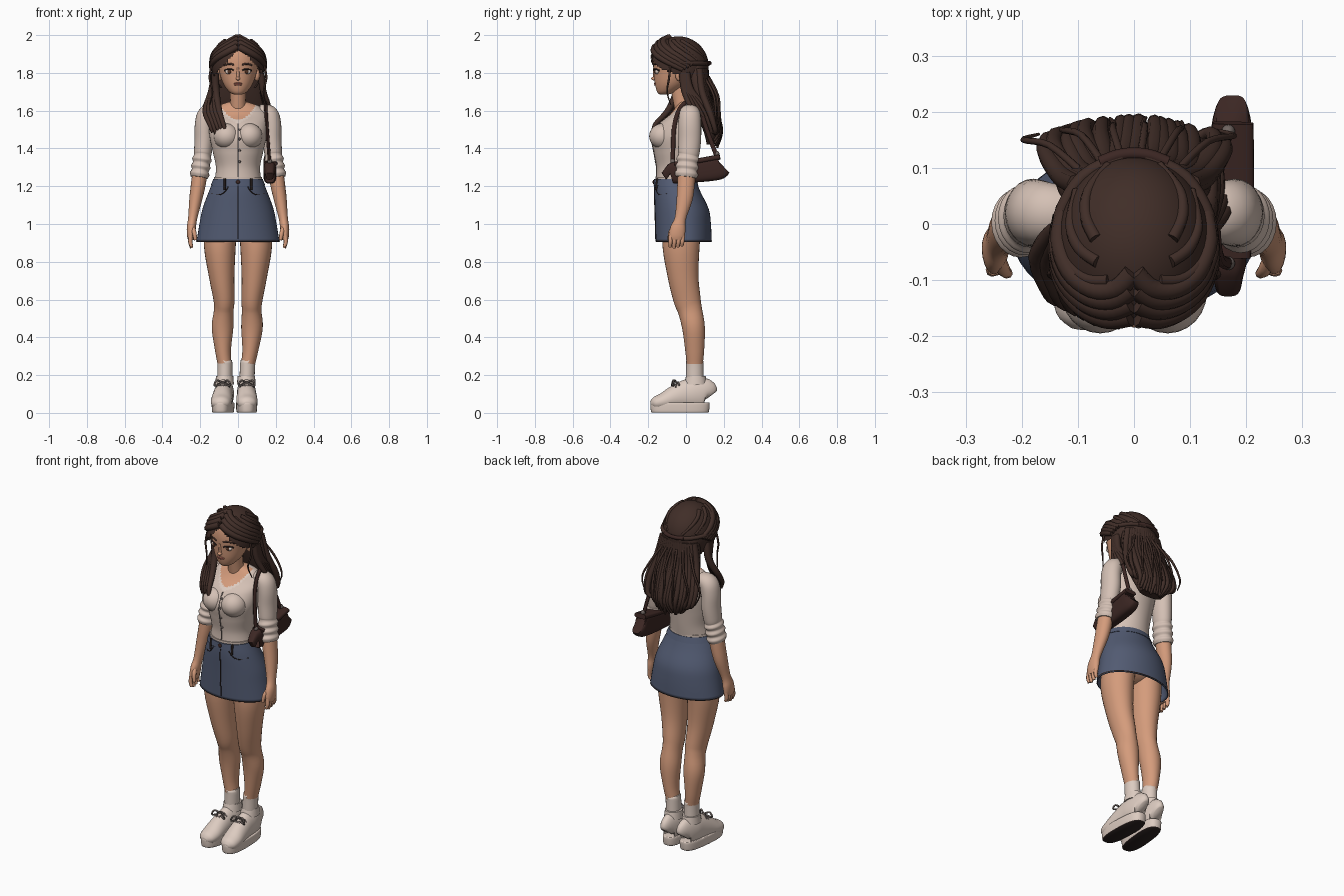
import bpy, bmesh, math, random
from mathutils import Vector, Matrix

random.seed(4)
if bpy.data.objects.get("Cube"):
    bpy.data.objects.remove(bpy.data.objects["Cube"])


def material(name, *rgb):
    mat = bpy.data.materials.new(name)
    mat.use_nodes = True
    mat.diffuse_color = (*rgb, 1)
    mat.node_tree.nodes["Principled BSDF"].inputs["Base Color"].default_value = (*rgb, 1)
    return mat


hair = material("hair_brown", .052, .027, .021)
skin = material("warm_skin", .66, .33, .2)
knit = material("cardigan_cream", .66, .53, .46)
white = material("shoe_white", .72, .6, .53)
denim = material("denim_blue", .085, .105, .17)
leather = material("bag_leather", .045, .02, .017)
lip = material("lip_rose", .46, .15, .11)
lace = material("lace_grey", .16, .13, .12)
iris = material("iris_brown", .09, .035, .018)
dark = material("dark_sole", .025, .016, .015)


def smooth(rows, steps=4):
    """Pass a smooth curve through rows of (x, y, z, across, along)."""
    rows = [Vector(r) for r in rows]
    out = []
    for i in range(len(rows) - 1):
        a, b, c, d = rows[max(i - 1, 0)], rows[i], rows[i + 1], rows[min(i + 2, len(rows) - 1)]
        for k in range(steps):
            t = k / steps
            out.append(b + (c - a) * (t / 2) + (a * 2 - b * 5 + c * 4 - d) * (t * t / 2)
                       + (b * 3 - a - c * 3 + d) * (t ** 3 / 2))
    return out + [rows[-1]]


def finish(name, bm, mats, rule=None):
    bmesh.ops.recalc_face_normals(bm, faces=bm.faces)
    if rule:
        for f in bm.faces:
            f.material_index = rule(f.calc_center_median())
    mesh = bpy.data.meshes.new(name)
    bm.to_mesh(mesh)
    bm.free()
    for m in mats if isinstance(mats, list) else [mats]:
        mesh.materials.append(m)
    mesh.shade_smooth()
    mesh.set_sharp_from_angle(angle=math.radians(55))
    obj = bpy.data.objects.new(name, mesh)
    bpy.context.collection.objects.link(obj)
    return obj


def loft(name, rows, mats, sides=20, level=False, ref=(0, 1, 0), power=1, steps=4, caps=True, rule=None):
    """Skin rounded rings along a path; level keeps the rings horizontal."""
    bm, rings, pts = bmesh.new(), [], smooth(rows, steps)
    for i, p in enumerate(pts):
        t = (pts[min(i + 1, len(pts) - 1)] - pts[max(i - 1, 0)]).xyz.normalized()
        if level:
            t = Vector((0, 0, 1))
        a = Vector(ref)
        a = (a - t * a.dot(t)).normalized()
        b = t.cross(a)
        ring = []
        for k in range(sides):
            c, s = (math.copysign(abs(f(math.tau * k / sides)) ** power, f(math.tau * k / sides))
                    for f in (math.cos, math.sin))
            ring.append(bm.verts.new(p.xyz + b * (p[3] * c) + a * (p[4] * s)))
        rings.append(ring)
    for low, high in zip(rings, rings[1:]):
        for k in range(sides):
            n = (k + 1) % sides
            bm.faces.new((low[k], low[n], high[n], high[k]))
    if caps:
        bm.faces.new(rings[0])
        bm.faces.new(rings[-1])
    return finish(name, bm, mats, rule)


def cord(name, points, radius, mat, taper=1, flat=1):
    """Thin strand through points, tapering towards its end."""
    last = len(points) - 1
    sizes = [radius * (1 + (taper - 1) * (i / last) ** 2) for i in range(last + 1)]
    return loft(name, [(*p, r, r * flat) for p, r in zip(points, sizes)], mat, sides=8, ref=(.1, 1, .07))


def ball(name, loc, radii, mat):
    bm = bmesh.new()
    bmesh.ops.create_uvsphere(bm, u_segments=24, v_segments=16, radius=1,
                              matrix=Matrix.Translation(loc) @ Matrix.Diagonal((*radii, 1)))
    return finish(name, bm, mat)


def on_front(rows, x, z, lift=0):
    """Point on the front of a level loft."""
    p = min(smooth(rows, 12), key=lambda q: abs(q.z - z))
    return (x, p.y - p[4] * math.sqrt(max(0, 1 - (x / p[3]) ** 2)) - lift, z)


def flip(rows, s):
    return [(r[0] * s, *r[1:]) for r in rows]


# Cardigan with an open neckline
torso = [(0, -.055, 1.225, .124, .104), (0, -.048, 1.3, .117, .108), (0, -.05, 1.38, .133, .12),
         (0, -.05, 1.46, .15, .13), (0, -.03, 1.53, .155, .112), (0, 0, 1.58, .155, .085),
         (0, .008, 1.62, .12, .062), (0, .005, 1.645, .055, .045)]


def neckline(c):
    depth = c.z - 1.535 - 9 * c.x ** 2
    return 0 if depth < 0 or c.y > .01 else 1 if depth < .016 else 2


loft("cardigan", torso, [knit, white, skin], sides=72, level=True, steps=10, rule=neckline)
for s in (-1, 1):
    ball("bust", (.06 * s, -.122, 1.465), (.07, .073, .068), knit)
cord("cardigan_placket", [on_front(torso, 0, z) for z in (1.24, 1.3, 1.38, 1.46, 1.53)], .003, lace)
for z in (1.33, 1.39, 1.45, 1.5):
    ball("cardigan_button", on_front(torso, .008, z), (.007, .005, .007), lace)
loft("cardigan_hem", [(0, -.055, z, .127, .107) for z in (1.225, 1.25)], knit, sides=40, level=True)

# Denim skirt
skirt = [(0, -.057, 1.235, .127, .107), (0, -.045, 1.17, .155, .122), (0, -.022, 1.08, .188, .142),
         (0, -.015, 1, .204, .147), (0, -.012, .905, .22, .148)]
shell = loft("skirt", skirt, denim, sides=48, level=True, caps=False)
shell.modifiers.new("thickness", 'SOLIDIFY').thickness = .006
loft("waistband", [(0, -.057, 1.238, .131, .111), (0, -.053, 1.205, .144, .118)], denim, sides=48, level=True)
cord("skirt_fly", [on_front(skirt, 0, z) for z in (1.22, 1.15, 1.05, .92)], .003, dark)
loft("hem_stitch", [(0, -.012, z, .2215, .1495) for z in (.907, .912)], dark, sides=48, level=True, caps=False)
ball("waist_button", on_front(skirt, 0, 1.222, .006), (.011, .006, .011), leather)
for s in (-1, 1):
    cord("pocket_seam", [on_front(skirt, s * x, z) for x, z in
                         ((.05, 1.2), (.07, 1.17), (.1, 1.155), (.14, 1.16))], .0025, dark)
    cord("belt_loop", [on_front(skirt, s * .07, z, .006) for z in (1.24, 1.18)], .006, dark)
ball("pelvis", (0, -.02, 1.03), (.17, .11, .1), skin)

# Arms, sleeves and hands
sleeve = [(.11, .018, 1.598, .034, .045), (.16, .02, 1.582, .05, .056), (.178, .02, 1.53, .05, .06),
          (.18, .02, 1.45, .05, .06), (.186, .015, 1.38, .047, .057)]
for i in range(7):
    sleeve.append((.188 + .003 * i, .012 - .002 * i, 1.36 - .019 * i, .045 + .007 * (i % 2), .054 + .008 * (i % 2)))
arm = [(.198, .005, 1.3, .04, .046), (.21, 0, 1.21, .039, .046), (.224, -.008, 1.13, .034, .042),
       (.24, -.03, 1.03, .024, .03), (.247, -.042, .98, .024, .04), (.25, -.048, .94, .02, .042),
       (.25, -.048, .915, .014, .036)]
for s in (-1, 1):
    loft("sleeve", flip(sleeve, s), knit, sides=24)
    loft("forearm", flip(arm, s), skin)
    for i in range(4):
        y = -.08 + .021 * i
        cord("finger", flip([(.25, y, .94), (.253, y - .003, .905), (.245, y - .004, .873 + .006 * abs(i - 1))], s),
             .012, skin, taper=.7)
    cord("thumb", flip([(.242, -.06, .985), (.232, -.082, .955), (.225, -.088, .915)], s), .013, skin, taper=.7)

# Legs, socks and shoes
leg = [(.09, -.02, 1, .085, .1), (.096, -.026, .88, .084, .098), (.086, -.015, .72, .067, .081),
       (.074, .006, .6, .056, .072), (.074, .022, .54, .052, .064), (.078, .04, .45, .057, .06),
       (.072, .046, .33, .042, .05), (.06, .046, .24, .036, .042), (.058, .046, .15, .036, .042)]
shoe = [(0, .122, .085, .045, .022), (0, .105, .1, .08, .04), (0, .05, .1, .085, .05), (0, 0, .095, .08, .051),
        (0, -.06, .08, .064, .054), (0, -.12, .06, .046, .056), (0, -.165, .05, .034, .046), (0, -.186, .045, .015, .02)]
sole = [(0, -.032, .002, .05, .148), (0, -.032, .01, .054, .154), (0, -.032, .05, .056, .157), (0, -.032, .056, .05, .15)]
for s in (-1, 1):
    def lean(rows):
        return [(x * s - .016 * max(0, 1 - z / .6), y, z, a, b) for x, y, z, a, b in rows]
    loft("leg", lean(leg), skin, sides=28)
    loft("sock", lean([(.062, .046, .265, .041, .047), (.06, .046, .25, .04, .046), (.058, .046, .12, .04, .047)]), white)
    parts = [loft("shoe_upper", shoe, white, sides=28, ref=(1, 0, 0)),
             loft("shoe_sole", sole, [white, dark], sides=40, level=True, power=.75,
                  rule=lambda c: int(c.z < .006)),
             loft("shoe_collar", [(0, .05, .15, .05, .062), (0, .052, .195, .046, .052)], white, level=True)]
    for i in range(4):
        y, z = -.035 - .022 * i, .163 - .017 * i
        for d in (-1, 1):
            parts.append(cord("shoe_lace", [(-.035 * d, y, z - .02), (0, y - .01, z), (.035 * d, y - .02, z - .03)],
                              .005, lace))
    for d in (-1, 1):
        parts.append(cord("lace_bow", [(0, -.05, .16), (.03 * d, -.065, .172), (.042 * d, -.07, .145),
                                       (.01 * d, -.06, .152)], .005, lace))
    for part in parts:
        part.location.x = .045 if s > 0 else -.076
        part.rotation_euler.z = .02 if s > 0 else -.1

# Head and face
face = [(0, -.118, 1.685, .018, .02), (0, -.104, 1.698, .045, .048), (0, -.08, 1.74, .077, .084),
        (0, -.062, 1.8, .098, .108), (0, -.05, 1.87, .112, .125), (0, -.045, 1.93, .09, .115), (0, -.04, 1.97, .04, .06)]
loft("head", face, skin, sides=36, level=True)
loft("neck", [(0, .0, 1.56, .055, .05), (0, -.02, 1.63, .042, .044), (0, -.035, 1.73, .043, .048)], skin)
ball("nose", on_front(face, 0, 1.77, .002), (.012, .015, .01), skin)
cord("nose_bridge", [on_front(face, 0, z, -.003) for z in (1.775, 1.8, 1.83)], .009, skin, taper=.6)
for i, z in enumerate((1.737, 1.744)):
    ball("lip", on_front(face, 0, z, -.002), (.02 + .003 * i, .008, .005), lip)
for s in (-1, 1):
    x = .046 * s
    ball("eye_white", on_front(face, x, 1.807, -.005), (.022, .011, .014), white)
    ball("iris", on_front(face, x, 1.807, .0), (.011, .009, .0125), iris)
    cord("upper_lash", [on_front(face, x + s * d, 1.82 - 12 * d * d, .003) for d in (-.022, -.01, .01, .026)], .004, dark)
    cord("eyebrow", [on_front(face, x + s * d, 1.848 - 9 * d * d, .001) for d in (-.024, 0, .028)], .005, hair, flat=.7)
    ball("ear", (.1 * s, -.035, 1.79), (.016, .022, .034), skin)

# Hair cap cut open around the face
cap_centre, cap_size = Vector((0, -.04, 1.835)), Vector((.139, .16, .158))
bm = bmesh.new()
bmesh.ops.create_uvsphere(bm, u_segments=64, v_segments=48, radius=1,
                          matrix=Matrix.Translation(cap_centre) @ Matrix.Diagonal((*cap_size, 1)))
cut = [f for f in bm.faces for c in [f.calc_center_median()]
       if c.z < 1.72 or (c.y < -.01 and c.z < 1.935 - 1.1 * abs(c.x - .01))]
bmesh.ops.delete(bm, geom=cut, context='FACES')
finish("hair_cap", bm, hair)


def on_cap(turn, rise, grow=1.0):
    turn, rise = math.radians(turn), math.radians(rise)
    way = Vector((math.sin(turn) * math.cos(rise), -math.cos(turn) * math.cos(rise), math.sin(rise)))
    return cap_centre + way * cap_size * grow


# Parted fringe, swept crown strands and half-up band
for s in (-1, 1):
    for i in range(4):
        cord("fringe_lock", [on_cap(s * (3 + t * (95 + 6 * i)), 40 + 11 * i - t * (46 + 8 * i), 1.01)
                             for t in (0, .2, .4, .6, .8, 1)], .019, hair, taper=.7)
    for i in range(3):
        cord("crown_strand", [on_cap(s * (40 + 30 * i + t * 60), 60 - 48 * t, .99) for t in (0, .3, .6, 1)],
             .012, hair, taper=.6)
    cord("side_twist", [on_cap(s * a, 8 - a / 60, 1.02) for a in (85, 110, 140, 172)], .012, hair)
    cord("loose_wisp", [on_cap(s * 75, 0, 1.05), (.15 * s, -.09, 1.77), (.135 * s, -.1, 1.7), (.15 * s, -.08, 1.63)],
         .006, hair, taper=.4)
cord("hair_band", [on_cap(a, 6, 1.04) for a in (155, 168, 180, 192, 205)], .011, leather)

# Long back hair with separate locks
mass = [(0, .045, 1.86, .105, .065), (0, .055, 1.76, .128, .06), (0, .075, 1.66, .14, .05),
        (0, .115, 1.56, .148, .05), (0, .138, 1.48, .125, .042), (0, .135, 1.42, .075, .025)]
loft("back_hair", mass, hair, sides=36, level=True)
for i in range(17):
    u = i / 8 - 1
    bow = .03 * (1 - u * u)
    j = random.uniform(-.014, .014)
    cord("back_lock", [(.1 * u, .07 + bow, 1.82), (.128 * u, .085 + bow, 1.7), (.15 * u + j, .13 + bow, 1.58),
                       (.14 * u + j, .155 + bow, 1.49), (.115 * u - j, .135 + bow, 1.41 + .07 * u * u + j)],
         .02, hair, taper=.3)
    if i % 3 == 0:
        cord("flyaway", [(.09 * u, .09 + bow, 1.78), (.15 * u, .14 + bow, 1.68), (.19 * u + j, .15 + bow, 1.58),
                         (.17 * u, .16 + bow, 1.5)], .007, hair, taper=.4)

# Locks in front of one shoulder and beside the other
for i in range(5):
    d = .018 * i
    cord("shoulder_lock", [(-.122, -.02 - d / 2, 1.8), (-.14 + d / 3, -.015 - d / 2, 1.7),
                           (-.172 + d, -.06 - d / 2, 1.6), (-.15 + d, -.125 - d / 2, 1.53),
                           (-.135 + d, -.14 - d / 2, 1.485 - .01 * (i % 2))], .02, hair, taper=.35)
    cord("side_lock", [(.122, -.02 + d / 3, 1.8), (.132, -.01 + d / 2, 1.71), (.16 - d / 3, .02 + d, 1.63),
                       (.172 - d / 2, .055 + d, 1.57)], .018, hair, taper=.4)

# Shoulder bag and strap
loft("bag", [(.168, -.082, 1.265, .035, .018), (.168, -.072, 1.27, .055, .032), (.17, .05, 1.28, .06, .036),
             (.174, .17, 1.3, .066, .036), (.174, .192, 1.31, .05, .025)], leather, sides=32, ref=(1, 0, 0), power=.6)
loft("bag_flap", [(.172, -.06, 1.318, .012, .036), (.174, .05, 1.332, .014, .04), (.176, .18, 1.355, .014, .037)],
     leather, ref=(1, 0, 0), power=.6)
cord("bag_strap", [(.168, -.07, 1.31), (.16, -.068, 1.42), (.152, -.06, 1.53), (.147, -.03, 1.615), (.145, .02, 1.65),
                   (.147, .07, 1.61), (.155, .11, 1.5), (.168, .165, 1.35)], .009, leather, flat=1.3)
for y, z in ((-.07, 1.33), (.165, 1.37)):
    ball("strap_ring", (.168, y, z), (.012, .012, .016), lace)
